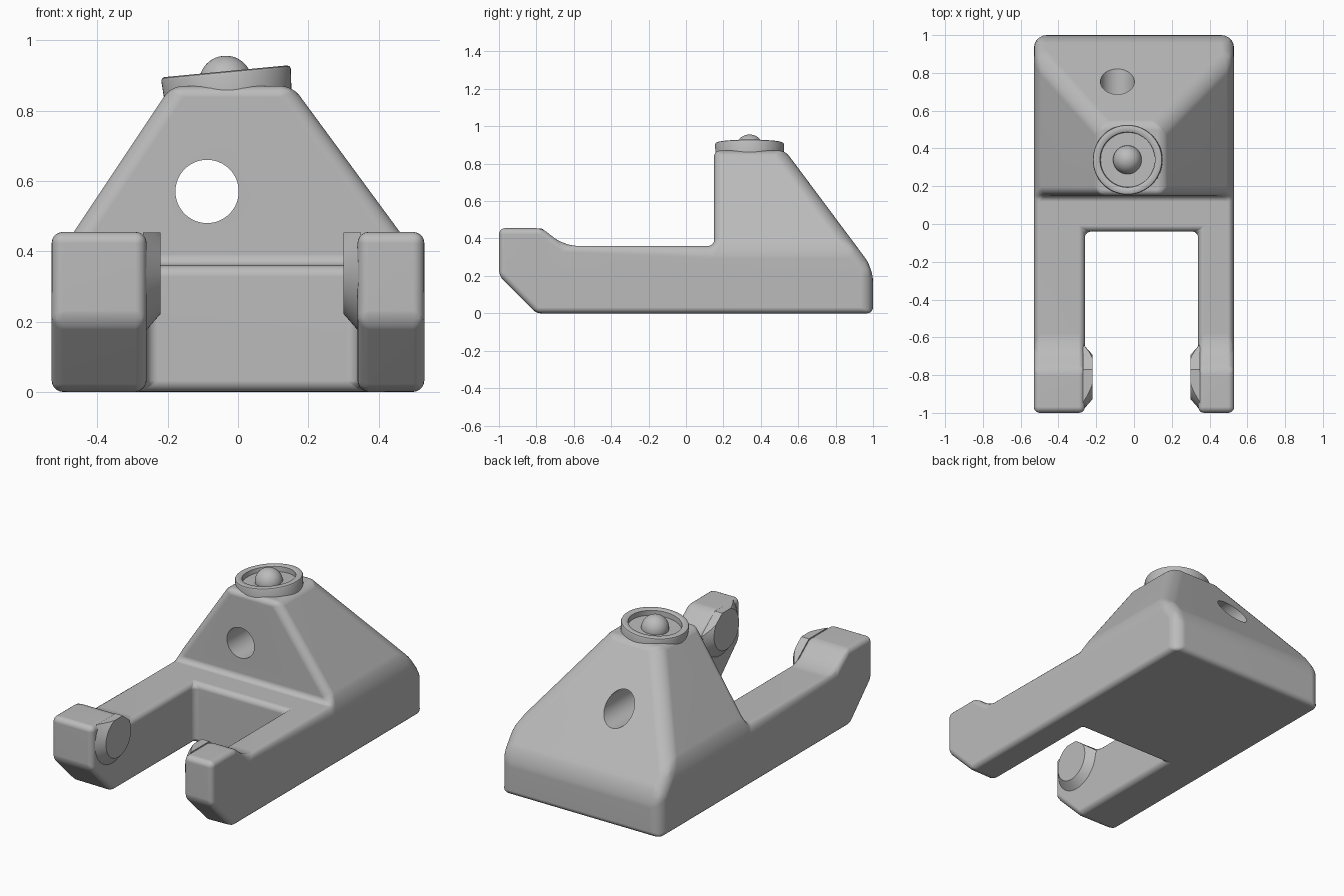
import bpy, bmesh, math
from mathutils import Vector, Matrix

if "Cube" in bpy.data.objects:
    bpy.data.objects.remove(bpy.data.objects["Cube"])

gray = bpy.data.materials.new("plain_gray")
gray.use_nodes = True
GRAY = (0.5, 0.5, 0.5, 1)
gray.diffuse_color = GRAY
gray.node_tree.nodes["Principled BSDF"].inputs["Base Color"].default_value = GRAY


def make(name, bm):
    bmesh.ops.recalc_face_normals(bm, faces=bm.faces)
    mesh = bpy.data.meshes.new(name)
    bm.to_mesh(mesh)
    bm.free()
    mesh.materials.append(gray)
    ob = bpy.data.objects.new(name, mesh)
    bpy.context.collection.objects.link(ob)
    return ob


def activate(ob):
    bpy.ops.object.select_all(action='DESELECT')
    ob.select_set(True)
    bpy.context.view_layer.objects.active = ob


def smooth(ob, angle=30):
    activate(ob)
    bpy.ops.object.shade_smooth_by_angle(angle=math.radians(angle))


def bevel(ob, width, segments, method):
    mod = ob.modifiers.new("rounding", 'BEVEL')
    mod.width, mod.segments, mod.limit_method = width, segments, method
    return mod


def lathe(name, profile, matrix, steps=64):
    bm = bmesh.new()
    vs = [bm.verts.new((r, 0, z)) for r, z in profile]
    es = [bm.edges.new(p) for p in zip(vs, vs[1:])]
    bmesh.ops.spin(bm, geom=vs + es, axis=(0, 0, 1), cent=(0, 0, 0),
                   angle=math.tau, steps=steps)
    bmesh.ops.remove_doubles(bm, verts=bm.verts, dist=1e-4)
    bm.transform(matrix)
    return make(name, bm)


# Main block: two arms, crossbar and tower as one closed shell
W, SLOT_L, SLOT_R = 0.53, -0.26, 0.34
SLOT_Y, DECK, FRONT = -0.04, 0.36, 0.15
arm = [(SLOT_Y, 0), (-0.8, 0), (-1, 0.2), (-1, 0.455), (-0.77, 0.455),
       (-0.65, DECK), (SLOT_Y, DECK)]
rear = [(FRONT, DECK), (0.91, DECK), (1, 0.24), (1, 0)]
bm = bmesh.new()
cache = {}


def face(*points):
    for p in points:
        if p not in cache:
            cache[p] = bm.verts.new(p)
    bm.faces.new([cache[p] for p in points])


for out, inn in ((-W, SLOT_L), (W, SLOT_R)):
    face(*[(out, y, z) for y, z in arm[1:-1] + rear])
    face(*[(inn, y, z) for y, z in arm])
    for a, b in zip(arm[1:-2], arm[2:-1]):
        face((out, *a), (out, *b), (inn, *b), (inn, *a))
for z, tip, back in ((0, -0.8, 1), (DECK, -0.65, FRONT)):
    face((-W, tip, z), (SLOT_L, tip, z), (SLOT_L, SLOT_Y, z), (SLOT_R, SLOT_Y, z),
         (SLOT_R, tip, z), (W, tip, z), (W, back, z), (-W, back, z))
face((SLOT_L, SLOT_Y, 0), (SLOT_R, SLOT_Y, 0), (SLOT_R, SLOT_Y, DECK), (SLOT_L, SLOT_Y, DECK))
TOP, TL, TR, TB = 0.87, -0.19, 0.155, 0.53
face((-W, FRONT, DECK), (W, FRONT, DECK), (TR, FRONT, TOP), (TL, FRONT, TOP))
for out, t in ((-W, TL), (W, TR)):
    face((out, FRONT, DECK), (out, 0.91, DECK), (t, TB, TOP), (t, FRONT, TOP))
face((-W, 1, 0.24), (-W, 0.91, DECK), (TL, TB, TOP), (TR, TB, TOP), (W, 0.91, DECK), (W, 1, 0.24))
face((-W, 1, 0), (W, 1, 0), (W, 1, 0.24), (-W, 1, 0.24))
face((TL, FRONT, TOP), (TR, FRONT, TOP), (TR, TB, TOP), (TL, TB, TOP))

# Softer rounding on the rear and tower edges and the arm steps
layer = bm.edges.layers.float.new("bevel_weight_edge")
for e in bm.edges:
    ys = [v.co.y for v in e.verts]
    zs = [v.co.z for v in e.verts]
    weight = 0.4
    if min(ys) > 0.1 and max(zs) > 0.2 and min(zs) < 0.8 and max(ys) > 0.2:
        weight = 0.85
    elif max(zs) > 0.8 and min(zs) < 0.8:
        weight = 0.6
    elif abs(ys[0] + 0.65) < 0.01 and abs(ys[1] + 0.65) < 0.01:
        weight = 0.9
    e[layer] = weight
body = make("main_block", bm)
bevel(body, 0.08, 5, 'WEIGHT')

# Raised bosses on the inner arm faces, trimmed flush with the arm tops
TO_X = Matrix.Rotation(math.pi / 2, 4, 'Y')
bosses = []
for name, x, side in (("right_boss", SLOT_L, 1), ("left_boss", SLOT_R, -1)):
    bm = bmesh.new()
    bmesh.ops.create_cone(bm, cap_ends=True, segments=64, radius1=0.175,
                          radius2=0.118, depth=0.05)
    bm.transform(Matrix.Translation((x + side * 0.015, -0.81, 0.34))
                 @ Matrix.Rotation(side * math.pi / 2, 4, 'Y'))
    for normal in ((0, 0, 1), (0, 0.62, 0.78)):
        cut = bmesh.ops.bisect_plane(bm, geom=bm.verts[:] + bm.edges[:] + bm.faces[:],
                                     plane_co=(0, -0.77, 0.453), plane_no=normal,
                                     clear_outer=True)
        bmesh.ops.holes_fill(bm, edges=[e for e in cut["geom_cut"]
                                        if isinstance(e, bmesh.types.BMEdge)])
    ob = make(name, bm)
    bevel(ob, 0.012, 3, 'ANGLE')
    bosses.append(ob)


# Pin holes through the arms and a bore through the tower
def drill(name, radius, centre, rotation):
    bm = bmesh.new()
    bmesh.ops.create_cone(bm, cap_ends=True, segments=64, radius1=radius,
                          radius2=radius, depth=3)
    bm.transform(Matrix.Translation(centre) @ rotation)
    ob = make(name, bm)
    ob.hide_render = True
    return ob


drills = [drill("front_pin_drill", 0.061, (0, -0.815, 0.345), TO_X),
          drill("middle_pin_drill", 0.061, (0, -0.305, 0.215), TO_X),
          drill("bore_drill", 0.09, (-0.088, 0.5, 0.57), Matrix.Rotation(math.pi / 2, 4, 'X'))]
for ob, tools in ((body, drills), (bosses[0], drills[:1]), (bosses[1], drills[:1])):
    for tool in tools:
        mod = ob.modifiers.new("hole", 'BOOLEAN')
        mod.operation, mod.object, mod.solver = 'DIFFERENCE', tool, 'EXACT'
    activate(ob)
    for mod in list(ob.modifiers):
        bpy.ops.object.modifier_apply(modifier=mod.name)
    smooth(ob)
    ob.modifiers.new("even_shading", 'WEIGHTED_NORMAL').keep_sharp = True
for tool in drills:
    bpy.data.objects.remove(tool)

# Tilted collar with a shallow recess
seat = Matrix.Translation((-0.035, 0.34, 0.912)) @ Matrix.Rotation(-0.095, 4, 'Y')
collar = lathe("collar", [(0, -0.09), (0.18, -0.09), (0.185, -0.01), (0.182, -0.003),
                          (0.175, 0), (0.152, 0), (0.146, -0.005), (0.145, -0.035),
                          (0, -0.035)], seat)
smooth(collar, 40)

# Ball resting in the collar
bm = bmesh.new()
bmesh.ops.create_uvsphere(bm, u_segments=40, v_segments=24, radius=0.076)
bm.transform(Matrix.Translation((-0.035, 0.34, 0.88)))
smooth(make("ball", bm), 60)
